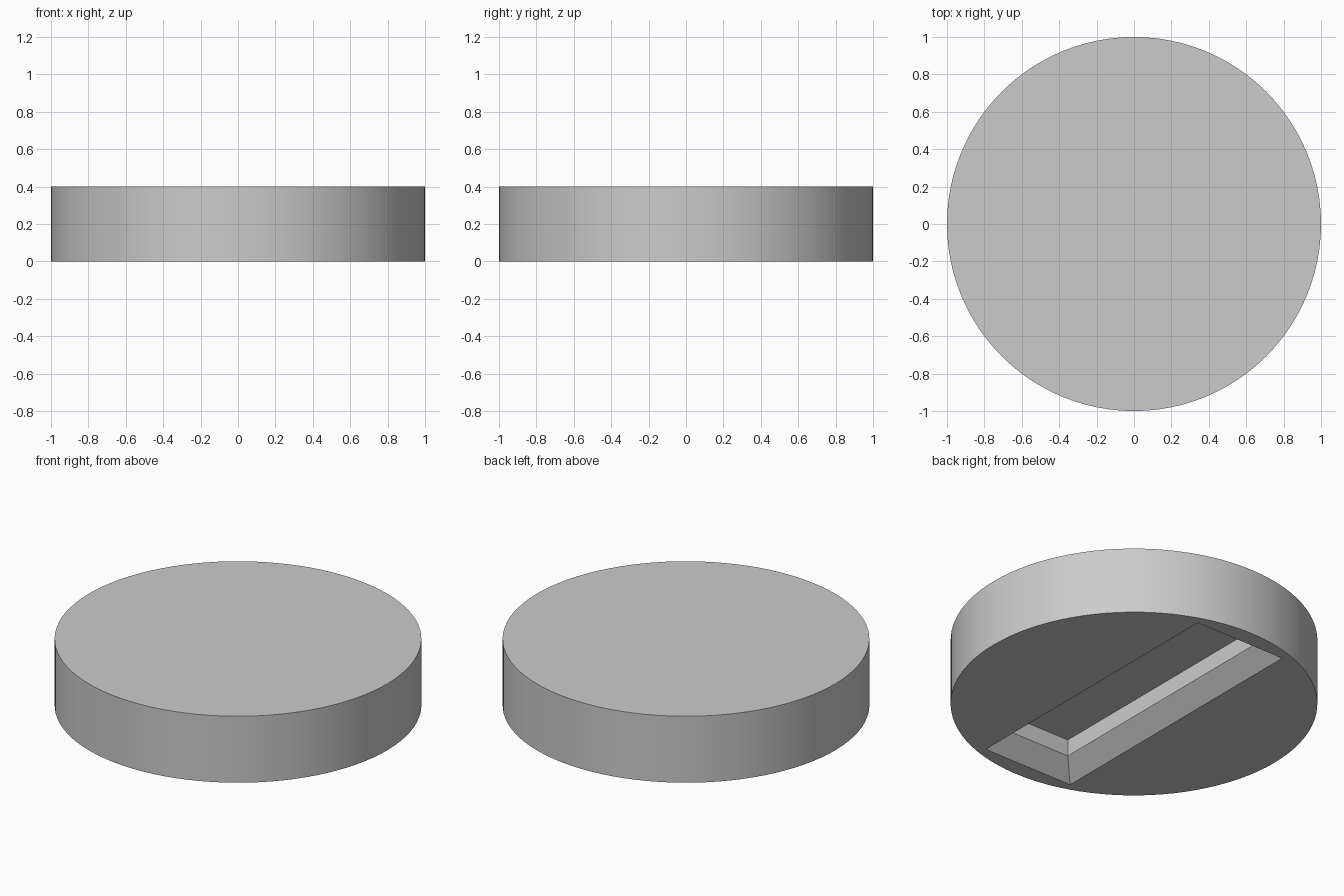
import bpy
import bmesh
from math import radians

if "Cube" in bpy.data.objects:
    bpy.data.objects.remove(bpy.data.objects["Cube"])

HEIGHT = 0.4

# Round disc
bpy.ops.mesh.primitive_cylinder_add(vertices=96, radius=1, depth=HEIGHT, location=(0, 0, HEIGHT / 2))
disc = bpy.context.object
disc.name = "disc_base"

# Slot cutter: stacked rectangles (half width, half length, z)
# A sloped lead-in narrows to a straight-walled slot in the underside
levels = [(0.35, 0.95, -0.05), (0.2, 0.8, 0.1), (0.2, 0.8, 0.2)]
bm = bmesh.new()
rings = [[bm.verts.new((sx * w, sy * l, z)) for sx, sy in ((-1, -1), (1, -1), (1, 1), (-1, 1))]
         for w, l, z in levels]
for low, high in zip(rings, rings[1:]):
    for i in range(4):
        j = (i + 1) % 4
        bm.faces.new((low[i], low[j], high[j], high[i]))
bm.faces.new(rings[0][::-1])
bm.faces.new(rings[-1])
bmesh.ops.recalc_face_normals(bm, faces=bm.faces)
mesh = bpy.data.meshes.new("slot_cutter")
bm.to_mesh(mesh)
bm.free()
cutter = bpy.data.objects.new("slot_cutter", mesh)
bpy.context.collection.objects.link(cutter)
cutter.hide_render = True

# Cut the slot, then drop the helper
cut = disc.modifiers.new("slot", 'BOOLEAN')
cut.operation = 'DIFFERENCE'
cut.solver = 'EXACT'
cut.object = cutter
bpy.ops.object.modifier_apply(modifier=cut.name)
bpy.data.objects.remove(cutter)

# Smooth rim, crisp edges
bpy.ops.object.shade_smooth_by_angle(angle=radians(30))
